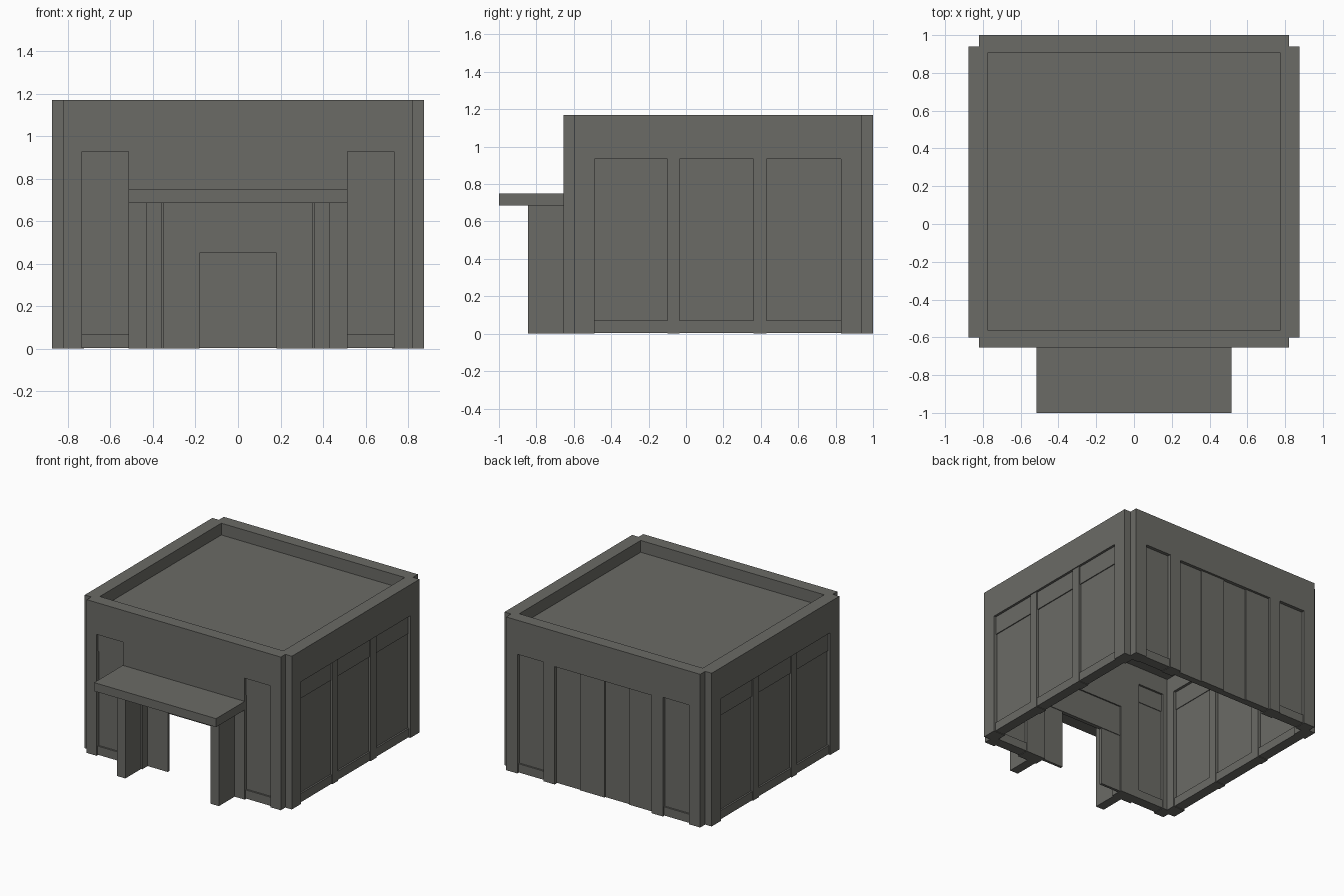
import bpy
import bmesh
from mathutils import Vector

cube = bpy.data.objects.get("Cube")
if cube:
    bpy.data.objects.remove(cube, do_unlink=True)

grey = bpy.data.materials.new("warm grey concrete")
grey.use_nodes = True
colour = (0.146, 0.146, 0.133, 1)
grey.diffuse_color = colour
grey.node_tree.nodes["Principled BSDF"].inputs["Base Color"].default_value = colour


def prism(name, outline, axis, near, far):
    """Extrude a (u, z) outline along the x or y axis."""
    def place(u, z, d):
        return (d, u, z) if axis == "x" else (u, d, z)
    bm = bmesh.new()
    face = bm.faces.new([bm.verts.new(place(u, z, near)) for u, z in outline])
    grown = bmesh.ops.extrude_face_region(bm, geom=[face])["geom"]
    shift = Vector(place(0, 0, far - near))
    bmesh.ops.translate(bm, vec=shift, verts=[g for g in grown if isinstance(g, bmesh.types.BMVert)])
    bmesh.ops.recalc_face_normals(bm, faces=bm.faces)
    mesh = bpy.data.meshes.new(name)
    bm.to_mesh(mesh)
    bm.free()
    mesh.materials.append(grey)
    obj = bpy.data.objects.new(name, mesh)
    bpy.context.collection.objects.link(obj)
    return obj


def box(name, u, z, axis, d):
    return prism(name, [(u[0], z[0]), (u[1], z[0]), (u[1], z[1]), (u[0], z[1])], axis, *d)


def wall(name, u, openings, axis, d):
    """A wall whose openings are notches rising from the ground."""
    outline = [(u[0], 0)]
    for left, right, top in openings:
        outline += [(left, 0), (left, top), (right, top), (right, 0)]
    outline += [(u[1], 0), (u[1], HEIGHT), (u[0], HEIGHT)]
    return prism(name, outline, axis, *d)


def window(name, u, top, axis, outer, inward, transom=True):
    """Shallow recessed pane, low sill and a slightly prouder transom panel."""
    def depth(a, b):
        return (outer + inward * a, outer + inward * b)
    box(name + "_sill", u, (0.004, 0.07), axis, depth(0.012, 0.09))
    box(name + "_pane", u, (0.07, top), axis, depth(0.025, 0.075))
    if transom:
        box(name + "_transom", u, (0.792, top), axis, depth(0.018, 0.08))


HEIGHT = 1.17
FRONT, BACK, SIDE = -0.655, 1.0, 0.875

# Front and back walls
wall("front_wall", (-0.82, 0.82),
     [(-0.735, -0.515, 0.927), (-0.35, 0.35, 0.685), (0.515, 0.735, 0.927)],
     "y", (FRONT, -0.56))
wall("back_wall", (-0.82, 0.82),
     [(-0.725, -0.505, 0.91), (-0.41, 0.41, 0.9), (0.505, 0.725, 0.91)],
     "y", (0.905, BACK))

# Side walls with three bays, and everything else that comes in pairs
for s, side in ((1, "left"), (-1, "right")):
    wall(side + "_wall", (-0.60, 0.94), [(-0.49, 0.83, 0.933)], "x", (s * 0.775, s * SIDE))
    for i, bay in enumerate([(-0.49, -0.10), (-0.035, 0.36), (0.43, 0.83)]):
        window(f"{side}_bay_{i + 1}", bay, 0.933, "x", s * SIDE, -s)
    for i, post in enumerate([(-0.10, -0.035), (0.36, 0.43)]):
        box(f"{side}_pilaster_{i + 1}", post, (0, 0.933), "x", (s * 0.78, s * 0.868))

    window(side + "_front_window", sorted((s * 0.515, s * 0.735)), 0.927, "y", FRONT, 1)
    window(side + "_back_window", sorted((s * 0.505, s * 0.725)), 0.91, "y", BACK, -1, False)

    # Porch support and entrance sidelight
    box(side + "_porch_support", sorted((s * 0.36, s * 0.43)), (0, 0.685), "y", (-0.845, FRONT))
    box(side + "_sidelight", sorted((s * 0.18, s * 0.35)), (0, 0.455), "y", (-0.59, -0.57))

# Entrance transom and canopy
box("entrance_transom", (-0.35, 0.35), (0.455, 0.685), "y", (-0.59, -0.57))
box("entrance_rail", (-0.35, 0.35), (0.45, 0.465), "y", (-0.595, -0.565))
box("canopy", (-0.515, 0.515), (0.685, 0.75), "y", (-1.0, FRONT))

# Four uneven tall boards closing the rear opening
for i, recess in enumerate((0.018, 0.026, 0.016, 0.024)):
    x = -0.41 + i * 0.205
    box(f"rear_board_{i + 1}", (x, x + 0.205), (0.004, 0.9), "y", (0.925, BACK - recess))

# Roof set down behind the parapet
box("roof", (-0.775, 0.775), (1.06, 1.08), "y", (-0.56, 0.905))
